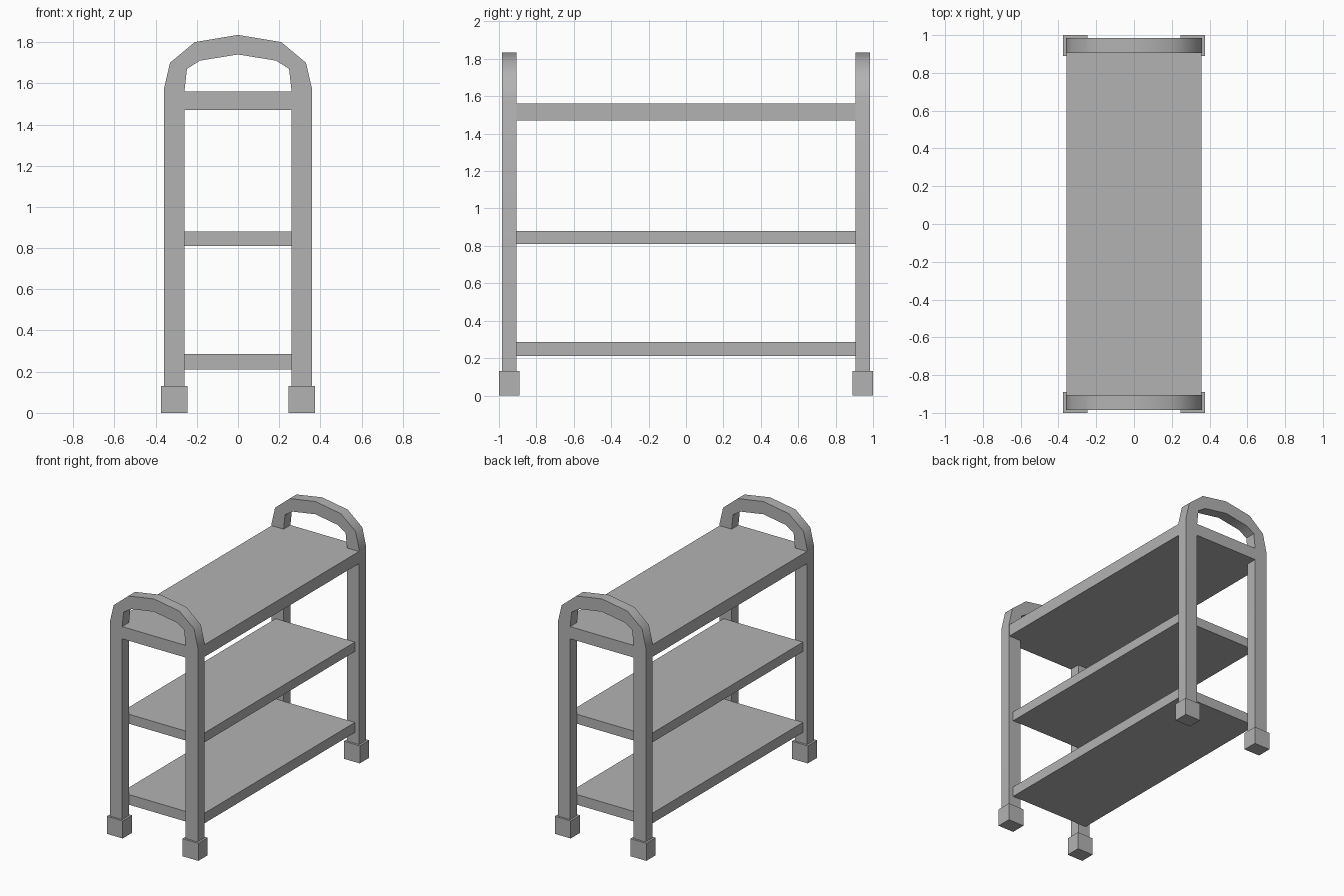
import bpy
import bmesh
import math

cube = bpy.data.objects.get("Cube")
if cube:
    bpy.data.objects.remove(cube, do_unlink=True)

grey = bpy.data.materials.new("plain_grey")
grey.use_nodes = True
COLOUR = (0.45, 0.45, 0.45, 1)
grey.diffuse_color = COLOUR
grey.node_tree.nodes["Principled BSDF"].inputs["Base Color"].default_value = COLOUR


def finish(name, bm):
    bmesh.ops.recalc_face_normals(bm, faces=bm.faces)
    mesh = bpy.data.meshes.new(name)
    bm.to_mesh(mesh)
    bm.free()
    mesh.materials.append(grey)
    obj = bpy.data.objects.new(name, mesh)
    bpy.context.collection.objects.link(obj)
    return obj


def box(name, x, y, z):
    """Box from its (min, max) range on each axis."""
    bm = bmesh.new()
    bmesh.ops.create_cube(bm, size=1)
    for v in bm.verts:
        v.co = [sum(r) / 2 + c * (r[1] - r[0]) for r, c in zip((x, y, z), v.co)]
    return finish(name, bm)


# Half outlines of the hooped end frame, from post foot to crown
OUTER = [(0.36, 0.13), (0.36, 1.57), (0.33, 1.70), (0.21, 1.80), (0, 1.835)]
INNER = [(0.26, 0.13), (0.26, 1.56), (0.248, 1.67), (0.185, 1.71), (0, 1.74)]
INSIDE, OUTSIDE = 0.905, 0.985


def whole(half):
    return half + [(-x, z) for x, z in reversed(half[:-1])]


def end_frame(name, side):
    bm = bmesh.new()
    rows = [[bm.verts.new((x, side * INSIDE, z)) for x, z in whole(half)]
            for half in (OUTER, INNER)]
    outer, inner = rows
    for i in range(len(outer) - 1):
        bm.faces.new((outer[i], outer[i + 1], inner[i + 1], inner[i]))
    grown = bmesh.ops.extrude_face_region(bm, geom=bm.faces[:])
    moved = [g for g in grown["geom"] if isinstance(g, bmesh.types.BMVert)]
    bmesh.ops.translate(bm, verts=moved, vec=(0, side * (OUTSIDE - INSIDE), 0))
    # close the inner ends left by the extrusion, if any
    bmesh.ops.holes_fill(bm, edges=[e for e in bm.edges if e.is_boundary])
    obj = finish(name, bm)
    bpy.ops.object.select_all(action="DESELECT")
    obj.select_set(True)
    bpy.context.view_layer.objects.active = obj
    bpy.ops.object.shade_smooth_by_angle(angle=math.radians(40))


# End frames with their crossbars and feet
for end, side in (("front", -1), ("back", 1)):
    end_frame(end + "_frame", side)
    depth = sorted((side * INSIDE, side * OUTSIDE))
    box(end + "_crossbar", (-0.26, 0.26), depth, (1.47, 1.56))
    for hand, sx in (("right", -1), ("left", 1)):
        box(f"{end}_{hand}_foot", sorted((sx * 0.245, sx * 0.375)),
            sorted((side * 0.89, side * 1.0)), (0, 0.13))

# Shelves between the frames
for name, half, bottom, top in (("bottom_shelf", 0.325, 0.21, 0.285),
                                ("middle_shelf", 0.325, 0.81, 0.88),
                                ("top_shelf", 0.358, 1.47, 1.56)):
    box(name, (-half, half), (-INSIDE, INSIDE), (bottom, top))
